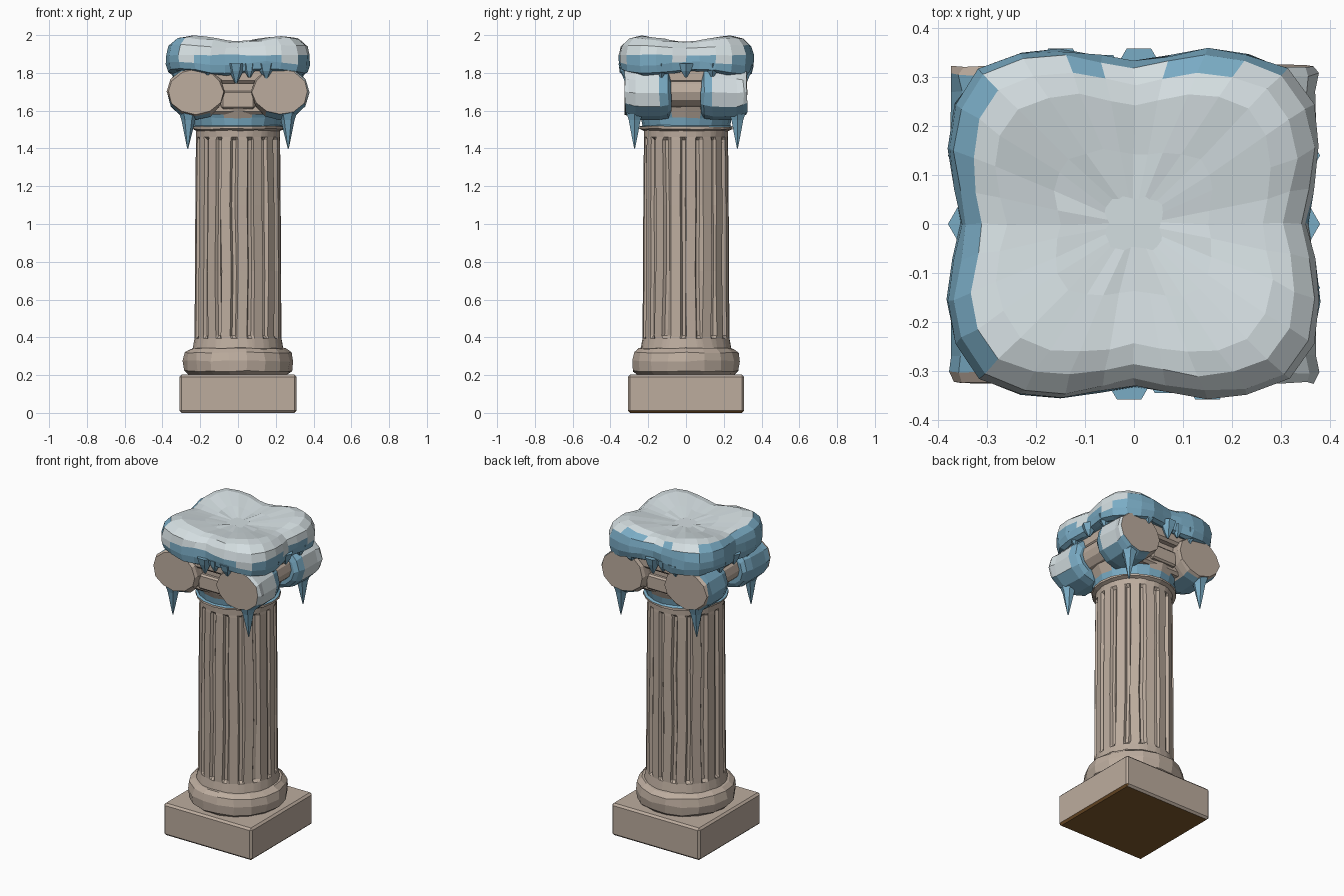
import bpy, bmesh, math, random
from mathutils import Vector

if "Cube" in bpy.data.objects:
    bpy.data.objects.remove(bpy.data.objects["Cube"])

random.seed(4)
TAU = math.tau


def material(name, rgb):
    m = bpy.data.materials.new(name)
    m.diffuse_color = [((c / 255 + 0.055) / 1.055) ** 2.4 for c in rgb] + [1]
    m.use_nodes = True
    m.node_tree.nodes["Principled BSDF"].inputs["Base Color"].default_value = m.diffuse_color
    return m


MATS = [material("stone", (188, 172, 158)), material("snow", (212, 222, 225)),
        material("ice", (122, 172, 197)), material("earth", (128, 90, 46))]
STONE, SNOW, ICE, EARTH = range(4)


def finish(name, bm, rule):
    """Turn a bmesh into an object; rule(centre, normal) picks the material."""
    bmesh.ops.recalc_face_normals(bm, faces=bm.faces)
    for f in bm.faces:
        f.material_index = rule(f.calc_center_median(), f.normal)
    me = bpy.data.meshes.new(name)
    bm.to_mesh(me)
    bm.free()
    for m in MATS:
        me.materials.append(m)
    ob = bpy.data.objects.new(name, me)
    bpy.context.collection.objects.link(ob)
    return ob


def loft(name, rings, rule=lambda c, n: STONE, jitter=0.0):
    """Skin a list of equal-length point rings and cap both ends."""
    bm = bmesh.new()
    j = lambda: random.uniform(-jitter, jitter)
    loops = [[bm.verts.new(Vector(p) + Vector((j(), j(), j()))) for p in r] for r in rings]
    n = len(loops[0])
    for a, b in zip(loops, loops[1:]):
        for i in range(n):
            k = (i + 1) % n
            bm.faces.new((a[i], a[k], b[k], b[i]))
    bm.faces.new(loops[0])
    bm.faces.new(loops[-1])
    return finish(name, bm, rule)


def circle(r, z, n, x=0, y=0, turn=0):
    return [(x + r * math.cos(TAU * i / n + turn), y + r * math.sin(TAU * i / n + turn), z)
            for i in range(n)]


def block(name, half_x, half_y, z0, z1, bevel, rule=lambda c, n: STONE):
    bm = bmesh.new()
    bmesh.ops.create_cube(bm, size=2)
    for v in bm.verts:
        v.co = (v.co.x * half_x, v.co.y * half_y, z0 if v.co.z < 0 else z1)
    bmesh.ops.bevel(bm, geom=bm.edges[:], offset=bevel, segments=1, affect='EDGES')
    return finish(name, bm, rule)


# Square plinth with a bare earth underside
block("plinth", 0.31, 0.308, 0, 0.203, 0.012,
      lambda c, n: EARTH if n.z < -0.9 or (n.z < -0.3 and n.x > 0.3) else STONE)

# Rounded base ring
loft("base_ring", [circle(r, z, 18) for r, z in
     ((.255, .198), (.283, .222), (.29, .275), (.28, .32), (.255, .34), (.22, .345))], jitter=0.004)

# Fluted shaft: narrow grooves that stop short of both ends
FLUTES = 16
wander = [random.uniform(-0.06, 0.06) for _ in range(FLUTES)]


def shaft_ring(r, z, depth):
    ring = []
    for i in range(FLUTES):
        a = TAU / FLUTES * (i + wander[i] + random.uniform(-0.06, 0.06))
        for t, d in ((0, 0), (.58, 0), (.67, depth), (.88, depth)):
            q = a + t * TAU / FLUTES
            ring.append(((r - d) * math.cos(q), (r - d) * math.sin(q), z))
    return ring


loft("shaft", [shaft_ring(*p) for p in
     ((.24, .34, 0), (.23, .395, 0), (.23, .41, .017), (.228, .75, .017),
      (.226, 1.1, .017), (.223, 1.445, .017), (.222, 1.46, 0), (.224, 1.505, 0))])

# Flared neck of the capital with a frozen band
def neck_rule(c, n):
    diagonal = abs(math.sin(2 * math.atan2(c.y, c.x)))
    return ICE if 1.515 < c.z < 1.55 or (c.z > 1.55 and diagonal > 0.75) else STONE


loft("capital_neck", [circle(r, z, 20) for r, z in
     ((.215, 1.49), (.245, 1.503), (.245, 1.516), (.232, 1.522), (.24, 1.562), (.265, 1.62))],
     neck_rule, 0.003)

# Core of the capital, recessed front panel and slab under the snow
block("capital_core", 0.22, 0.25, 1.58, 1.80, 0.015)
block("capital_panel", 0.09, 0.275, 1.61, 1.705, 0.01)
block("capital_slab", 0.30, 0.295, 1.745, 1.84, 0.015)


def scroll_ring(x, y, rx, rz, zc, n=12):
    return [(x + rx * math.cos(TAU * i / n), y, zc + rz * math.sin(TAU * i / n)) for i in range(n)]


# Scrolls: clean stone ends, frosted sides, thin waist between the pairs
def scroll_rule(c, n):
    if abs(n.y) > 0.8:
        return STONE if abs(c.y) > 0.2 else ICE
    if n.x * c.x < 0 and n.z > -0.8 and abs(n.x) > 0.5:
        return STONE
    if c.x < 0 and abs(c.y) > 0.295:
        return STONE
    return SNOW if c.x > 0 and c.z > 1.65 and abs(c.y) > 0.12 else ICE


for sx, side in ((-1, "left"), (1, "right")):
    x = sx * 0.223
    for sy, end in ((-1, "front"), (1, "back")):
        rings = [scroll_ring(x, sy * y, rx, rz, zc) for y, rx, rz, zc in
                 ((.08, .115, .10, 1.69), (.095, .138, .135, 1.695), (.14, .15, .146, 1.695),
                  (.27, .151, .143, 1.695), (.305, .153, .128, 1.70), (.323, .147, .12, 1.70))]
        loft(f"scroll_{end}_{side}", rings, scroll_rule, 0.004)
        # Icicle hanging from the scroll
        ix, iy = sx * 0.262, sy * 0.272
        loft(f"icicle_{end}_{side}",
             [circle(r, z, 6, ix + (1.6 - z) * 0.02 * sx, iy) for r, z in
              ((.055, 1.60), (.036, 1.55), (.02, 1.475), (.003, 1.40))], lambda c, n: ICE)
    loft(f"scroll_waist_{side}", [scroll_ring(x, y, .095, .085, 1.70) for y in (-.1, 0, .1)])


# Snow cap: lobed rounded square, raised at the corners
def cap_ring(s, z, lift=0.0, ragged=0.0, n=32):
    ring = []
    for i in range(n):
        a = TAU * i / n
        c, d = math.cos(a), math.sin(a)
        r = (abs(c / .382) ** 4.5 + abs(d / .357) ** 4.5) ** (-1 / 4.5)
        r *= s * (1 - 0.075 * max(0, math.cos(4 * a)) ** 2)
        z2 = z + lift * (math.sin(2 * a) ** 2 - 0.5) + ragged * math.sin(5 * a + 1)
        ring.append((r * c, r * d, z2))
    return ring


def cap_rule(c, n):
    wave = 0.015 * math.sin(9 * math.atan2(c.y, c.x))
    if c.z < 1.885 + wave or c.x < -0.305 or (c.y > 0.318 and c.z < 1.96):
        return ICE
    return SNOW


loft("snow_cap", [cap_ring(*p) for p in
     ((.70, 1.82), (.90, 1.80, 0, .012), (.975, 1.81, 0, .014), (1.0, 1.85, 0, .01),
      (1.0, 1.895), (.965, 1.94, .015), (.87, 1.972, .025), (.74, 1.98, .03),
      (.42, 1.962, .015), (.15, 1.95))], cap_rule, 0.004)

# Frozen drips along the lower edge of the cap
DRIPS = ((-.01, .05, 1.745), (.06, .035, 1.775), (.15, .05, 1.765), (-.16, .04, 1.785))
for k, (p, w, tip) in enumerate(DRIPS):
    for s, end in ((-1, "front"), (1, "back")):
        loft(f"drip_{end}_{k}", [circle(r, z, 6, p * -s, s * .315) for r, z in
             ((w, 1.85), (w * .75, 1.81), (.006, tip))], lambda c, n: ICE)
for s, side in ((-1, "left"), (1, "right")):
    for k, y in enumerate((-.13, 0.0, .14)):
        loft(f"drip_{side}_{k}", [circle(r, z, 6, s * .335, y) for r, z in
             ((.045, 1.85), (.03, 1.81), (.006, 1.775))], lambda c, n: ICE)
